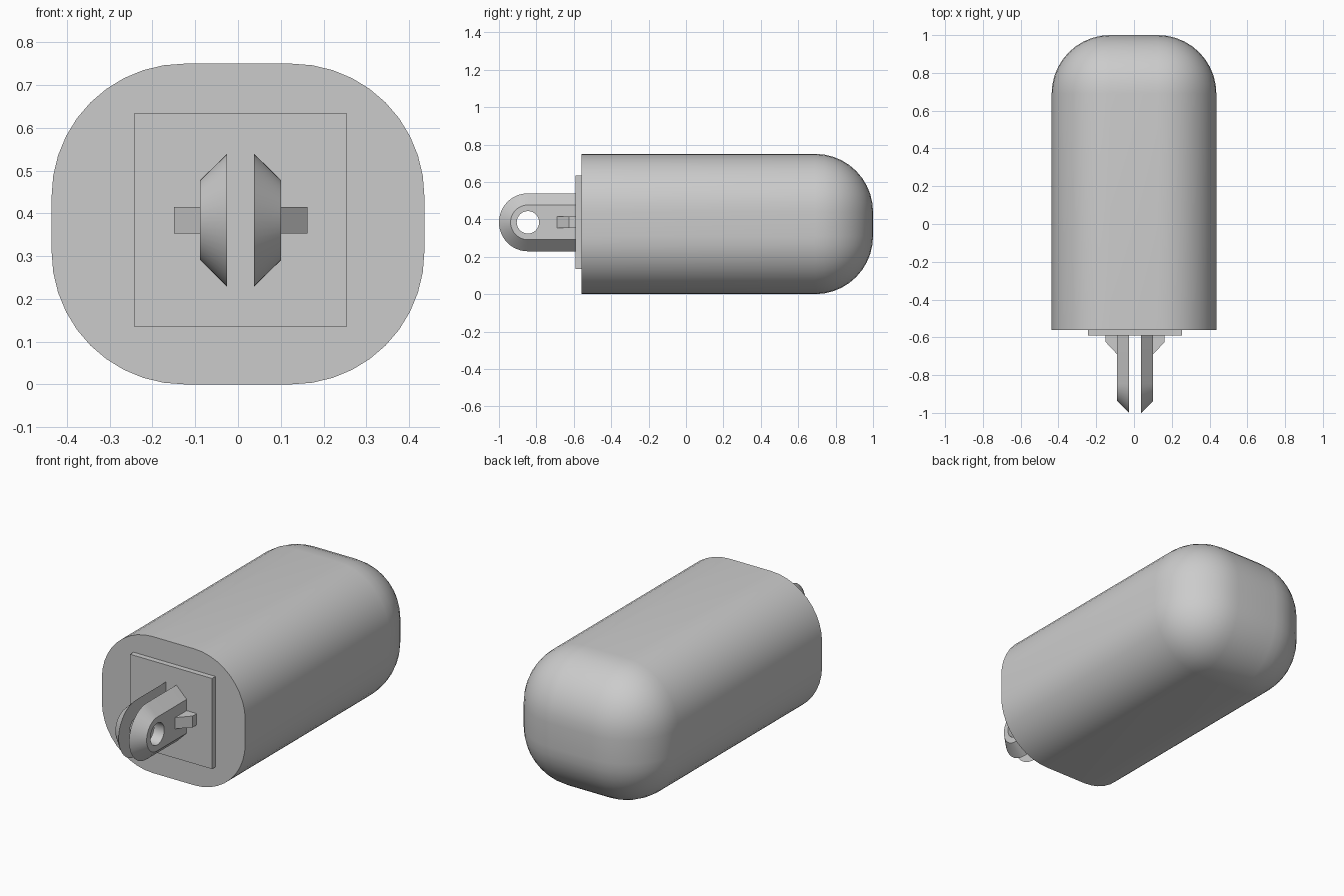
import bpy, bmesh
from math import sin, cos, pi
from mathutils import Matrix, Vector

if "Cube" in bpy.data.objects:
    bpy.data.objects.remove(bpy.data.objects["Cube"])

GREY = (0.6, 0.6, 0.6, 1)
grey = bpy.data.materials.new("plain grey")
grey.use_nodes = True
grey.diffuse_color = GREY
grey.node_tree.nodes["Principled BSDF"].inputs["Base Color"].default_value = GREY

MID_X, MID_Z = 0.006, 0.384      # centre of the front fitting
PLATE_Y = -0.59                  # front of the mounting plate
HOLE_Y = -0.845                  # axis of the lug holes


def finish(name, bm, smooth=True):
    bmesh.ops.recalc_face_normals(bm, faces=bm.faces)
    mesh = bpy.data.meshes.new(name)
    bm.to_mesh(mesh)
    bm.free()
    mesh.materials.append(grey)
    ob = bpy.data.objects.new(name, mesh)
    bpy.context.collection.objects.link(ob)
    bpy.ops.object.select_all(action="DESELECT")
    ob.select_set(True)
    bpy.context.view_layer.objects.active = ob
    if smooth:
        bpy.ops.object.shade_smooth_by_angle(angle=pi / 6)
    return ob


def box(lo, hi):
    bm = bmesh.new()
    bmesh.ops.create_cube(bm, size=1)
    lo, hi = Vector(lo), Vector(hi)
    for v in bm.verts:
        v.co = (lo + hi) / 2 + v.co * (hi - lo)
    return bm


def loft(loop_a, loop_b):
    """Closed solid between two matching loops."""
    bm = bmesh.new()
    a = [bm.verts.new(p) for p in loop_a]
    b = [bm.verts.new(p) for p in loop_b]
    bm.faces.new(a)
    bm.faces.new(b[::-1])
    for i in range(len(a)):
        j = (i + 1) % len(a)
        bm.faces.new((a[i], b[i], b[j], a[j]))
    return bm


# Body: flat at the front, rounded along its length and over the back
bm = box((-0.436, -0.56, 0), (0.436, 1, 0.75))
edges = [e for e in bm.edges if not all(v.co.y < 0 for v in e.verts)]
bmesh.ops.bevel(bm, geom=edges, offset=0.31, segments=10, profile=0.5,
                affect="EDGES", clamp_overlap=True)
finish("body", bm)

# Mounting plate
finish("mounting_plate", box((MID_X - 0.249, PLATE_Y, MID_Z - 0.249),
                             (MID_X + 0.249, -0.56, MID_Z + 0.249)), False)


def lug_outline(x, r, steps=24):
    """Straight sides from the plate, closed by a half circle."""
    arc = [(x, HOLE_Y - r * sin(pi * i / steps), MID_Z + r * cos(pi * i / steps))
           for i in range(steps + 1)]
    return [(x, PLATE_Y, MID_Z + r)] + arc + [(x, PLATE_Y, MID_Z - r)]


for side, name in ((1, "left"), (-1, "right")):
    inner, outer = MID_X + side * 0.032, MID_X + side * 0.095

    # Chamfered lug with a round hole through it
    lug = finish(name + "_lug", loft(lug_outline(inner, 0.155),
                                     lug_outline(outer, 0.093)))
    bm = bmesh.new()
    bmesh.ops.create_cone(bm, cap_ends=True, segments=32, radius1=0.06,
                          radius2=0.06, depth=0.5,
                          matrix=Matrix.Translation((MID_X, HOLE_Y, MID_Z))
                          @ Matrix.Rotation(pi / 2, 4, "Y"))
    cutter = finish("hole_cutter", bm)
    cutter.hide_render = True
    cut = lug.modifiers.new("hole", "BOOLEAN")
    cut.operation, cut.object, cut.solver = "DIFFERENCE", cutter, "EXACT"
    bpy.context.view_layer.objects.active = lug
    bpy.ops.object.modifier_apply(modifier=cut.name)
    bpy.data.objects.remove(cutter)
    lug.select_set(True)
    bpy.ops.object.shade_smooth_by_angle(angle=pi / 6)

    # Gusset bracing the lug against the plate
    tip = MID_X + side * 0.156
    profile = [(outer, PLATE_Y), (tip, PLATE_Y), (tip, -0.625), (outer, -0.69)]
    finish(name + "_gusset", loft([(x, y, MID_Z - 0.031) for x, y in profile],
                                  [(x, y, MID_Z + 0.031) for x, y in profile]), False)
